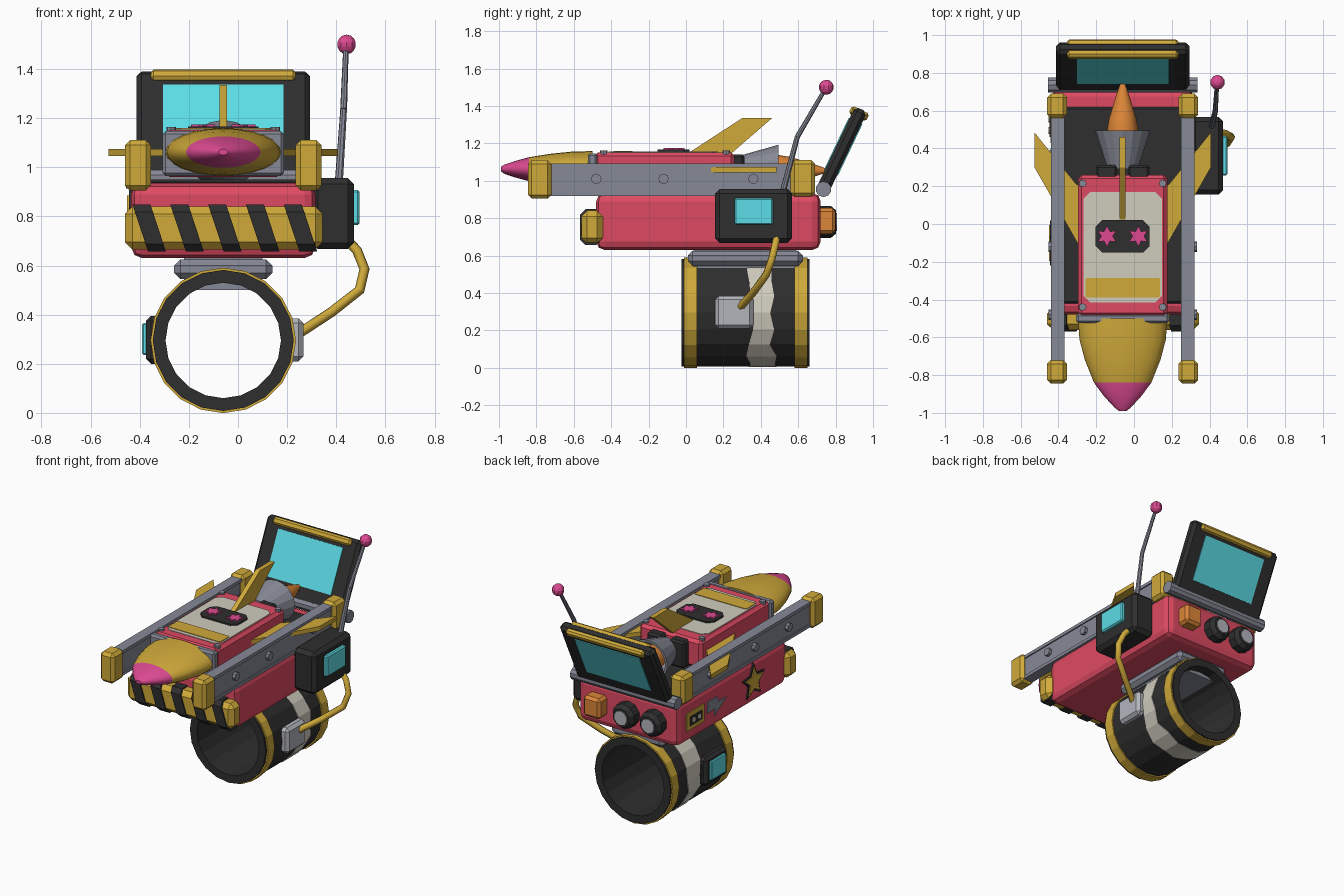
import bpy, bmesh, random
from math import pi, sin, cos, radians
from mathutils import Matrix, Vector

random.seed(4)
if "Cube" in bpy.data.objects:
    bpy.data.objects.remove(bpy.data.objects["Cube"])


def material(name, *rgb):
    lin = [((c / 255 + 0.055) / 1.055) ** 2.4 for c in rgb] + [1]
    m = bpy.data.materials.new(name)
    m.use_nodes = True
    m.diffuse_color = lin
    m.node_tree.nodes["Principled BSDF"].inputs["Base Color"].default_value = lin
    return m


GOLD = material("gold", 208, 170, 58)
RED = material("red", 222, 74, 98)
DARK = material("charcoal", 46, 46, 46)
STEEL = material("steel", 134, 137, 150)
LIGHT = material("light_steel", 178, 181, 188)
CYAN = material("cyan", 92, 220, 230)
PINK = material("pink", 220, 74, 146)
CREAM = material("cream", 208, 204, 190)
ORANGE = material("orange", 220, 134, 56)
CX = -0.06  # body centre line


def finish(name, bm, *mats):
    bmesh.ops.recalc_face_normals(bm, faces=bm.faces)
    me = bpy.data.meshes.new(name)
    bm.to_mesh(me)
    bm.free()
    for m in mats:
        me.materials.append(m)
    ob = bpy.data.objects.new(name, me)
    bpy.context.collection.objects.link(ob)
    return ob


def box(name, x, y, z, mat, bevel=0.0, seg=1):
    bm = bmesh.new()
    bmesh.ops.create_cube(bm, size=1)
    for v in bm.verts:
        v.co = [(a + b) / 2 + c * (b - a) for (a, b), c in zip((x, y, z), v.co)]
    if bevel:
        bmesh.ops.bevel(bm, geom=bm.edges[:], offset=bevel, segments=seg,
                        profile=0.5, affect='EDGES')
    return finish(name, bm, mat)


def prism(name, pts, axis, lo, hi, mat):
    """Extrude a 2D outline along x, y or z."""
    k = "xyz".index(axis)
    bm = bmesh.new()
    rows = []
    for h in (lo, hi):
        row = []
        for p in pts:
            co = list(p)
            co.insert(k, h)
            row.append(bm.verts.new(co))
        rows.append(row)
        bm.faces.new(row)
    n = len(pts)
    for i in range(n):
        j = (i + 1) % n
        bm.faces.new((rows[0][i], rows[0][j], rows[1][j], rows[1][i]))
    return finish(name, bm, mat)


def loft(name, sections, z, n, *mats, split=None, closed=False, rough=()):
    """Elliptic sections (y, rx, rz) along y; faces beyond split use the second colour."""
    bm = bmesh.new()
    rows = []
    for i, (y, rx, rz) in enumerate(sections):
        jit = 0.022 if i in rough else 0
        rows.append([bm.verts.new((CX + rx * cos(2 * pi * k / n), y + random.uniform(-jit, jit),
                                   z + rz * sin(2 * pi * k / n))) for k in range(n)])
    pairs = list(zip(rows, rows[1:] + rows[:1])) if closed else list(zip(rows, rows[1:]))
    for a, b in pairs:
        for k in range(n):
            j = (k + 1) % n
            f = bm.faces.new((a[k], a[j], b[j], b[k]))
            if split is not None and f.calc_center_median().y < split:
                f.material_index = 1
    if not closed:
        bm.faces.new(rows[0]).material_index = 0 if split is None else 1
        bm.faces.new(rows[-1])
    return finish(name, bm, *mats)


def ring(name, ri, ro, y0, y1, mat, rough=()):
    prof = [(y0, ri, ri), (y0, ro, ro), (y1, ro, ro), (y1, ri, ri)]
    return loft(name, prof, 0.295, 20, mat, closed=True, rough=rough)


def rod(name, a, b, r, mat, n=8, r2=None):
    a, b = Vector(a), Vector(b)
    bm = bmesh.new()
    rot = (b - a).to_track_quat('Z', 'Y').to_matrix().to_4x4()
    bmesh.ops.create_cone(bm, cap_ends=True, segments=n, radius1=r, radius2=r2 or r,
                          depth=(b - a).length, matrix=Matrix.Translation((a + b) / 2) @ rot)
    return finish(name, bm, mat)


def tube(name, pts, r, mat):
    cu = bpy.data.curves.new(name, 'CURVE')
    cu.dimensions = '3D'
    cu.bevel_depth, cu.bevel_resolution, cu.use_fill_caps = r, 1, True
    sp = cu.splines.new('POLY')
    sp.points.add(len(pts) - 1)
    for p, co in zip(sp.points, pts):
        p.co = (*co, 1)
    cu.materials.append(mat)
    bpy.context.collection.objects.link(bpy.data.objects.new(name, cu))


def star(n, cx, cy, r, ri):
    return [(cx + (ri if k % 2 else r) * sin(pi * k / n),
             cy + (ri if k % 2 else r) * cos(pi * k / n)) for k in range(2 * n)]


def octo(x0, x1, y0, y1, c):
    return [(x0 + c, y0), (x1 - c, y0), (x1, y0 + c), (x1, y1 - c),
            (x1 - c, y1), (x0 + c, y1), (x0, y1 - c), (x0, y0 + c)]


# Wrist ring and pedestal
ring("wrist_ring", 0.235, 0.287, -0.025, 0.66, DARK)
ring("front_band", 0.25, 0.296, -0.01, 0.06, GOLD)
ring("rear_band", 0.25, 0.296, 0.58, 0.65, GOLD)
ring("worn_stripe", 0.25, 0.291, 0.34, 0.465, CREAM, rough=(1, 2))
box("pedestal", (-0.26, 0.14), (0.01, 0.625), (0.545, 0.625), STEEL, 0.025)
box("pedestal_neck", (-0.22, 0.1), (0.04, 0.59), (0.5, 0.66), STEEL)
box("ring_socket", (0.2, 0.267), (0.155, 0.36), (0.21, 0.385), LIGHT, 0.02)
box("ring_display", (-0.375, -0.31), (0.08, 0.32), (0.2, 0.395), DARK, 0.02)
box("ring_screen", (-0.39, -0.36), (0.12, 0.28), (0.235, 0.365), CYAN, 0.006)

# Main body
box("body", (-0.435, 0.315), (-0.48, 0.72), (0.63, 0.935), RED, 0.045, 2)
box("top_panel", (-0.38, 0.26), (-0.42, 0.62), (0.9, 0.95), DARK, 0.01)

# Hazard bumper with slanted stripes
box("bumper", (-0.46, 0.345), (-0.56, -0.445), (0.665, 0.84), GOLD, 0.03)
for i in range(5):
    ob = prism("bumper_stripe", octo(-0.568, -0.45, 0.657, 0.848, 0.03), 'x',
               -0.397 + 0.154 * i, -0.324 + 0.154 * i, DARK)
    for v in ob.data.vertices:
        v.co.x -= 0.33 * (v.co.z - 0.75)

# Launch rails, mirrored about the centre line
for s in (-1, 1):
    def sx(a, b):
        return tuple(sorted((CX + s * a, CX + s * b)))
    box("rail_web", sx(0.318, 0.372), (-0.8, 0.62), (0.93, 1.08), STEEL)
    for z in (0.92, 1.07):
        box("rail_flange", sx(0.308, 0.38), (-0.8, 0.64), (z, z + 0.022), STEEL)
    box("rail_front_cap", sx(0.295, 0.4), (-0.845, -0.72), (0.905, 1.11), GOLD, 0.02)
    box("rail_rear_cap", sx(0.295, 0.4), (0.56, 0.69), (0.915, 1.11), GOLD, 0.02)
    for y in (-0.48, -0.12, 0.36):
        rod("rail_bolt", (CX + s * 0.36, y, 1.01), (CX + s * 0.393, y, 1.01), 0.028, STEEL)
    # Side fins and engine mounts
    prism("side_fin", [(CX + s * x, y) for x, y in
                       ((0.2, 0.19), (0.2, -0.17), (0.467, 0.3), (0.467, 0.485), (0.245, 0.21))],
          'z', 1.045, 1.075, GOLD)
    box("engine_mount", sx(0.028, 0.142), (0.24, 0.312), (0.96, 1.14), DARK, 0.012)
    for y in (0.215, -0.44):
        rod("fuselage_bolt", (CX + s * 0.212, y, 1.14), (CX + s * 0.212, y, 1.163), 0.02, STEEL)
    prism("eye_star", star(6, CX + s * 0.083, -0.065, 0.056, 0.03), 'z', 1.16, 1.174, PINK)

# Rocket
box("fuselage", (-0.297, 0.177), (-0.49, 0.26), (0.96, 1.152), RED, 0.02)
box("nose_collar", (-0.307, 0.187), (-0.525, -0.475), (0.965, 1.147), STEEL, 0.012)
prism("cream_panel", octo(-0.267, 0.147, -0.415, 0.17, 0.035), 'z', 1.148, 1.156, CREAM)
prism("gold_stripe", octo(-0.257, 0.137, -0.39, -0.285, 0.008), 'z', 1.15, 1.16, GOLD)
prism("face_plate", octo(-0.203, 0.083, -0.152, 0.02, 0.035), 'z', 1.15, 1.166, DARK)
nose = loft("nose", [(-0.99, 0.02, 0.012), (-0.97, 0.045, 0.025), (-0.91, 0.1, 0.045),
                     (-0.84, 0.152, 0.064), (-0.72, 0.2, 0.083), (-0.61, 0.229, 0.094),
                     (-0.5, 0.236, 0.097)], 1.062, 24, GOLD, PINK, split=-0.84)
prism("top_fin", [(0, 1.14), (0.3, 1.335), (0.46, 1.335), (0.235, 1.14)], 'x',
      CX - 0.016, CX + 0.016, GOLD)
loft("nozzle", [(0.29, 0.08, 0.08), (0.495, 0.146, 0.138), (0.495, 0.13, 0.122),
                (0.33, 0.07, 0.07)], 1.055, 16, STEEL)
flame = loft("flame", [(0.34, 0.06, 0.06), (0.47, 0.087, 0.087), (0.56, 0.072, 0.072),
                       (0.68, 0.035, 0.035), (0.77, 0.004, 0.004)], 1.055, 12, ORANGE)

# Tilted lid on a hinge rod, with a screen on both faces
rod("hinge", (-0.455, 0.735, 0.955), (0.335, 0.735, 0.955), 0.042, STEEL, 10)
tilt = Matrix.Translation((0, 0.73, 0.955)) @ Matrix.Rotation(radians(-25.5), 4, 'X')
for ob in (box("lid", (-0.413, 0.293), (-0.033, 0.038), (0.0, 0.475), DARK, 0.02),
           box("lid_trim", (-0.355, 0.235), (-0.05, 0.053), (0.425, 0.472), GOLD, 0.012),
           box("lid_screen", (-0.305, 0.185), (-0.038, 0.043), (0.1, 0.405), CYAN)):
    ob.data.transform(tilt)

# Side console with antenna and cable
box("console", (0.3, 0.472), (0.155, 0.567), (0.667, 0.957), DARK, 0.025)
box("console_screen", (0.46, 0.495), (0.258, 0.465), (0.765, 0.908), CYAN, 0.008)
kink = (0.43, 0.595, 1.235)
rod("antenna_lower", (0.41, 0.515, 0.93), kink, 0.017, STEEL, 8, 0.014)
rod("antenna_upper", kink, (0.44, 0.75, 1.5), 0.014, STEEL, 8, 0.011)
bm = bmesh.new()
bmesh.ops.create_uvsphere(bm, u_segments=10, v_segments=7, radius=0.04,
                          matrix=Matrix.Translation((0.442, 0.75, 1.5)))
finish("antenna_ball", bm, PINK)
tube("cable", [(0.25, 0.29, 0.325), (0.38, 0.365, 0.41), (0.495, 0.43, 0.5),
               (0.515, 0.46, 0.585), (0.485, 0.477, 0.66), (0.43, 0.49, 0.72)], 0.021, GOLD)

# Rear controls
box("rear_button", (0.095, 0.225), (0.7, 0.8), (0.715, 0.855), ORANGE, 0.018)
for x in (-0.07, -0.275):
    rod("knob", (x, 0.7, 0.78), (x, 0.775, 0.78), 0.085, DARK, 10)
    rod("knob_rim", (x, 0.775, 0.78), (x, 0.803, 0.78), 0.085, DARK, 10, 0.062)
    rod("knob_face", (x, 0.79, 0.78), (x, 0.808, 0.78), 0.048, LIGHT, 10)

# Stickers on the side
prism("star_backing", star(5, -0.1, 0.785, 0.125, 0.06), 'x', -0.444, -0.43, DARK)
prism("star_sticker", star(5, -0.1, 0.785, 0.1, 0.045), 'x', -0.451, -0.43, GOLD)
box("tape_sticker", (-0.443, -0.43), (0.43, 0.62), (0.715, 0.835), GOLD)
box("tape_window", (-0.448, -0.43), (0.46, 0.59), (0.745, 0.805), DARK)
for y in (0.495, 0.555):
    rod("tape_reel", (-0.44, y, 0.775), (-0.453, y, 0.775), 0.018, CREAM)
prism("bolt_sticker", [(0.39, 0.83), (0.29, 0.83), (0.27, 0.79), (0.19, 0.79),
                       (0.32, 0.71), (0.31, 0.755), (0.4, 0.755)], 'x', -0.442, -0.43, STEEL)

# Smooth only the rounded rocket parts
bpy.ops.object.select_all(action='DESELECT')
for ob in (nose, flame):
    ob.select_set(True)
    bpy.context.view_layer.objects.active = ob
bpy.ops.object.shade_smooth_by_angle(angle=radians(35))
